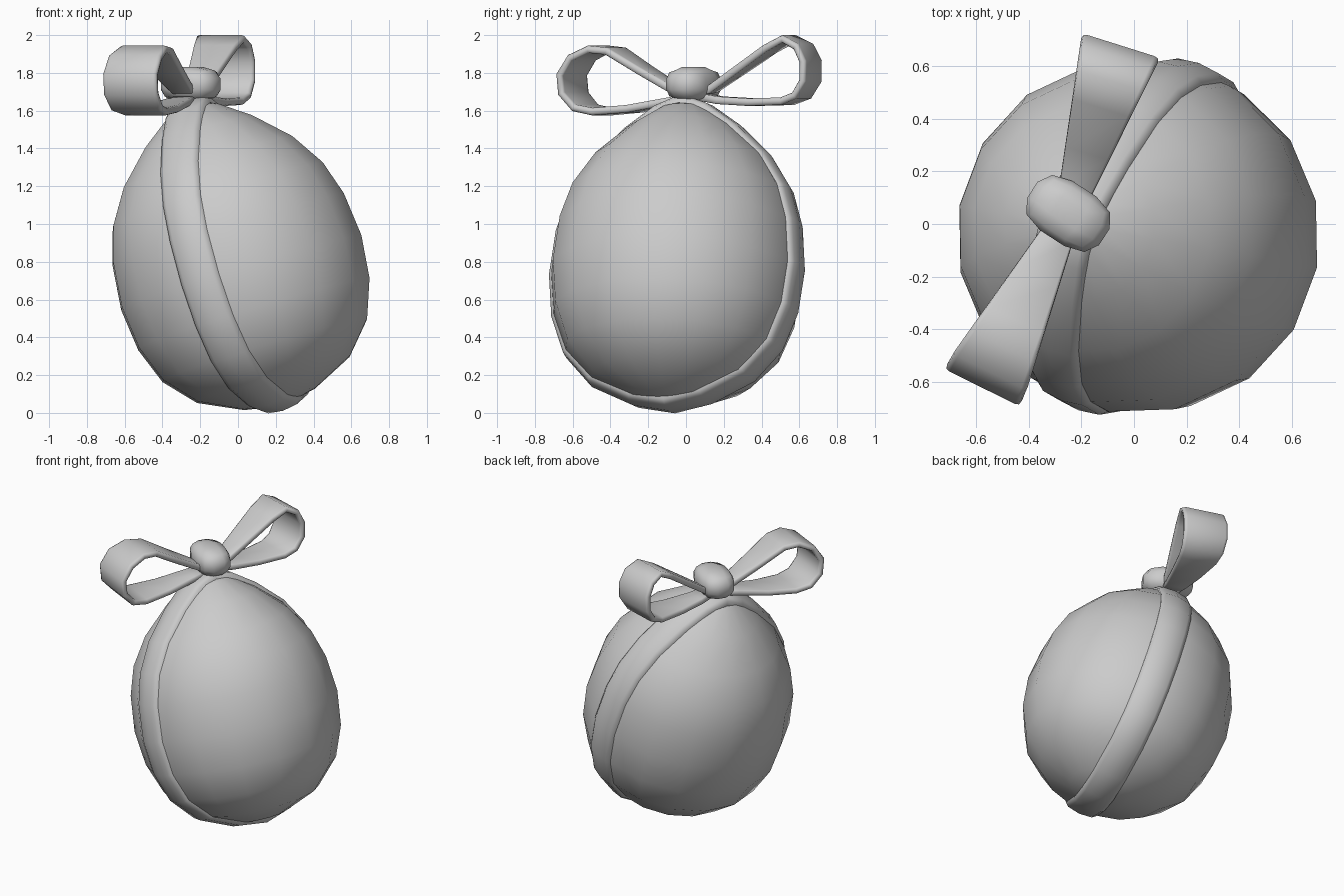
import bpy, bmesh, math
from mathutils import Vector, Matrix

if "Cube" in bpy.data.objects:
    bpy.data.objects.remove(bpy.data.objects["Cube"])

CENTRE = Vector((0.0, -0.045, 0.8))
AXIS = Vector((-0.29, 0.05, 0.956)).normalized()
KNOT = Vector((-0.25, 0.04, 1.74))


def finish(name, bm, angle=50):
    bmesh.ops.recalc_face_normals(bm, faces=bm.faces)
    me = bpy.data.meshes.new(name)
    bm.to_mesh(me)
    bm.free()
    ob = bpy.data.objects.new(name, me)
    bpy.context.collection.objects.link(ob)
    bpy.ops.object.select_all(action='DESELECT')
    ob.select_set(True)
    bpy.context.view_layer.objects.active = ob
    bpy.ops.object.shade_smooth_by_angle(angle=math.radians(angle))
    return ob


def sweep(name, path, side, widths, section, closed):
    """Sweep a flat section (x scaled by half width, y in units) along a planar path."""
    bm = bmesh.new()
    n, m = len(path), len(section)
    rings = []
    for i, p in enumerate(path):
        a = path[(i - 1) % n] if closed or i else p
        b = path[(i + 1) % n] if closed or i < n - 1 else p
        out = (b - a).normalized().cross(side)
        rings.append([bm.verts.new(p + side * u * widths[i] + out * v) for u, v in section])
    for i in range(n if closed else n - 1):
        r, s = rings[i], rings[(i + 1) % n]
        for j in range(m):
            k = (j + 1) % m
            bm.faces.new((r[j], r[k], s[k], s[j]))
    if not closed:
        bm.faces.new(rings[0])
        bm.faces.new(rings[-1])
    return finish(name, bm, 85)


# egg: lathed profile (radius, height along the tilted axis)
profile = [(0, -.80), (.2, -.76), (.43, -.65), (.575, -.49), (.65, -.29), (.675, -.06),
           (.65, .18), (.59, .37), (.475, .55), (.30, .72), (.14, .835), (0, .89)]
bm = bmesh.new()
vs = [bm.verts.new((r, 0, h)) for r, h in profile]
es = [bm.edges.new(e) for e in zip(vs, vs[1:])]
bmesh.ops.spin(bm, geom=vs + es, cent=(0, 0, 0), axis=(0, 0, 1), angle=math.tau,
               steps=16, use_merge=True)
bmesh.ops.remove_doubles(bm, verts=bm.verts, dist=1e-4)
egg = finish("egg", bm, 60)
egg.matrix_world = Matrix.Translation(CENTRE) @ AXIS.to_track_quat('Z', 'Y').to_matrix().to_4x4()

# ribbon band round the egg through both poles
az = math.radians(70)
d = Vector((math.cos(az), math.sin(az), 0))
d = (d - AXIS * d.dot(AXIS)).normalized()
side = AXIS.cross(d)
loop = profile + [(-r, h) for r, h in profile[-2:0:-1]]
path = [CENTRE + d * r + AXIS * h for r, h in loop]
band = [(-1, -.04), (-.97, -.005), (-.75, .014), (0, .025), (.75, .014), (.97, -.005), (1, -.04)]
if (path[6] - path[4]).cross(side).dot(d) < 0:
    band = [(u, -v) for u, v in band]
sweep("ribbon_band", path, side, [.112] * len(path), band, True)

# bow loops: (distance from knot, height) paths that widen outwards
edge = [(-1, 0), (-.97, -.015), (-.87, -.02), (.87, -.02), (.97, -.015),
        (1, 0), (.97, .015), (.87, .02), (-.87, .02), (-.97, .015)]
bows = {
    "bow_loop_back": ((.30, .954), [(0, 1.68), (.15, 1.655), (.33, 1.645), (.52, 1.65), (.60, 1.68),
                      (.65, 1.76), (.65, 1.86), (.61, 1.94), (.53, 1.98), (.43, 1.93),
                      (.25, 1.81), (.1, 1.71), (0, 1.69)]),
    "bow_loop_front": ((-.444, -.896), [(0, 1.67), (.15, 1.645), (.35, 1.61), (.54, 1.595), (.64, 1.615),
                       (.71, 1.69), (.72, 1.79), (.66, 1.88), (.56, 1.925), (.46, 1.915),
                       (.28, 1.81), (.1, 1.71), (0, 1.69)]),
}
for name, ((ux, uy), pts) in bows.items():
    u = Vector((ux, uy, 0)).normalized()
    w = u.cross(Vector((0, 0, 1)))
    base = Vector((KNOT.x, KNOT.y, 0))
    sweep(name, [base + u * s + Vector((0, 0, z)) for s, z in pts], w,
          [.05 + .108 * min(s / .68, 1) for s, z in pts], edge, False)

# knot: rounded block lying across the bow
bm = bmesh.new()
bmesh.ops.create_cube(bm, size=2)
bmesh.ops.subdivide_edges(bm, edges=bm.edges, cuts=2, use_grid_fill=True)
for v in bm.verts:
    v.co = v.co.normalized().lerp(v.co, .15)
    v.co = Vector((v.co.x * .178, v.co.y * .122, v.co.z * .099))
knot = finish("bow_knot", bm, 60)
knot.matrix_world = Matrix.Translation(KNOT) @ Matrix.Rotation(math.radians(-33), 4, 'Z')
